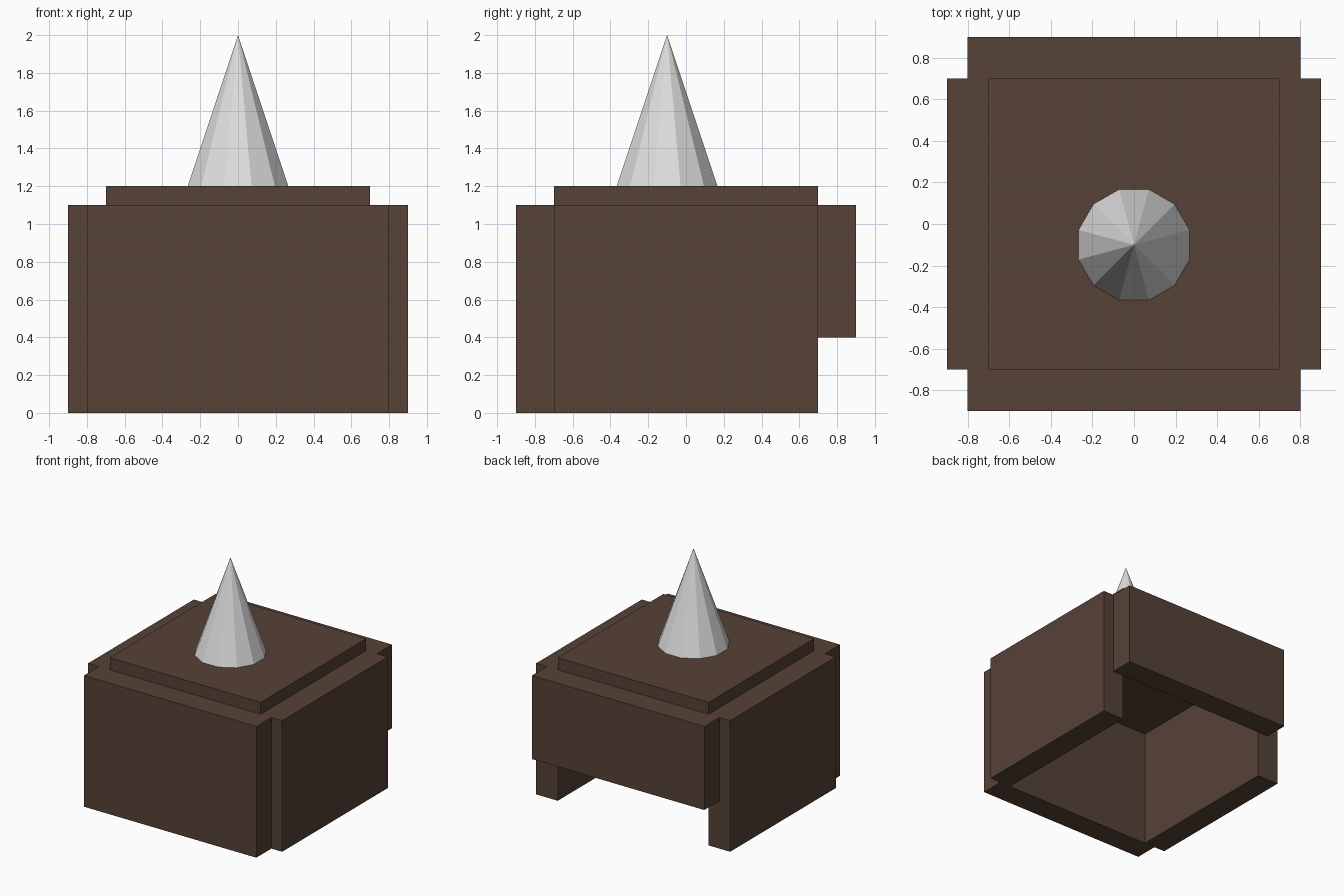
import bpy, bmesh, math
from mathutils import Matrix

if "Cube" in bpy.data.objects:
    bpy.data.objects.remove(bpy.data.objects["Cube"])


def material(name, rgb):
    m = bpy.data.materials.new(name)
    m.diffuse_color = (*rgb, 1.0)
    m.use_nodes = True
    m.node_tree.nodes["Principled BSDF"].inputs["Base Color"].default_value = m.diffuse_color
    return m


def finish(name, bm, mat):
    me = bpy.data.meshes.new(name)
    bm.to_mesh(me)
    bm.free()
    me.materials.append(mat)
    ob = bpy.data.objects.new(name, me)
    bpy.context.collection.objects.link(ob)
    return ob


def box(name, x, y, z, mat):
    bm = bmesh.new()
    centre = [(a + b) / 2 for a, b in (x, y, z)]
    size = [b - a for a, b in (x, y, z)]
    bmesh.ops.create_cube(
        bm, size=1, matrix=Matrix.Translation(centre) @ Matrix.Diagonal((*size, 1)))
    return finish(name, bm, mat)


brown = material("dark brown", (0.093, 0.054, 0.037))
silver = material("light grey", (0.73, 0.73, 0.73))

# Walls of the helmet: full-height front and sides, shorter back
box("front_wall", (-0.8, 0.8), (-0.9, -0.7), (0, 1.1), brown)
box("back_wall", (-0.8, 0.8), (0.7, 0.9), (0.4, 1.1), brown)
for side, x in (("left", (-0.9, -0.7)), ("right", (0.7, 0.9))):
    box(side + "_wall", x, (-0.7, 0.7), (0, 1.1), brown)

# Crown slab, raised above the walls
box("crown", (-0.7, 0.7), (-0.7, 0.7), (1.0, 1.2), brown)

# Twelve-sided spike with flat facets facing the axes
bm = bmesh.new()
bmesh.ops.create_cone(
    bm, cap_ends=True, segments=12, radius1=0.276, radius2=0, depth=0.8,
    matrix=Matrix.Translation((0, -0.1, 1.6)) @ Matrix.Rotation(math.radians(15), 4, 'Z'))
bmesh.ops.remove_doubles(bm, verts=bm.verts, dist=1e-5)
finish("spike", bm, silver)
